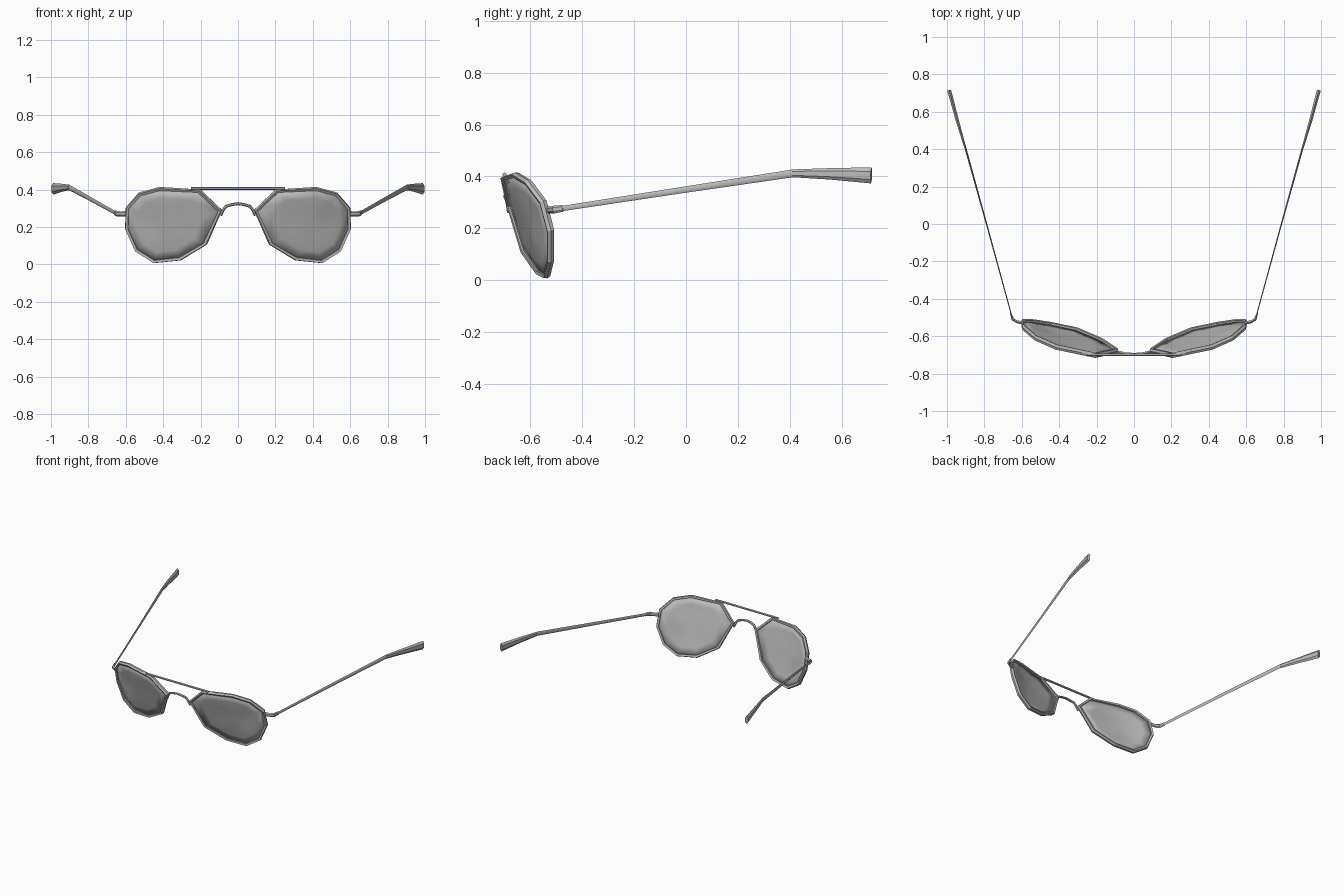
import bpy, bmesh, math
from mathutils import Vector

cube = bpy.data.objects.get("Cube")
if cube:
    bpy.data.objects.remove(cube, do_unlink=True)


def make_material(name, value):
    mat = bpy.data.materials.new(name)
    mat.use_nodes = True
    colour = (value, value, value, 1)
    mat.diffuse_color = colour
    mat.node_tree.nodes["Principled BSDF"].inputs["Base Color"].default_value = colour
    return mat


GREY = make_material("plain grey", 0.5)


def finish(name, bm, mirror=False, thickness=0, angle=35):
    """Turn a bmesh into a named, shaded object, optionally mirrored left to right."""
    bmesh.ops.recalc_face_normals(bm, faces=bm.faces)
    mesh = bpy.data.meshes.new(name)
    bm.to_mesh(mesh)
    bm.free()
    obj = bpy.data.objects.new(name, mesh)
    bpy.context.collection.objects.link(obj)
    mesh.materials.append(GREY)
    bpy.ops.object.select_all(action='DESELECT')
    obj.select_set(True)
    bpy.context.view_layer.objects.active = obj
    bpy.ops.object.shade_smooth_by_angle(angle=math.radians(angle))
    if thickness:
        solid = obj.modifiers.new("thickness", 'SOLIDIFY')
        solid.thickness = thickness
        solid.offset = 0
    if mirror:
        obj.modifiers.new("mirror", 'MIRROR').use_clip = False
    return obj


def bridge_rings(bm, a, b):
    n = len(a)
    for i in range(n):
        j = (i + 1) % n
        bm.faces.new((a[i], a[j], b[j], b[i]))


def sweep(name, path, sizes, sides=6, mirror=False):
    """Loft a polygon of varying half width and half height along a path."""
    bm = bmesh.new()
    pts = [Vector(p) for p in path]
    rings = []
    for i, p in enumerate(pts):
        along = (pts[min(i + 1, len(pts) - 1)] - pts[max(i - 1, 0)]).normalized()
        side = along.cross(Vector((0, 0, 1))).normalized()
        up = side.cross(along)
        w, h = sizes[i]
        ring = []
        for k in range(sides):
            t = math.tau * (k + 0.5) / sides
            ring.append(bm.verts.new(p + side * w * math.cos(t) + up * h * math.sin(t)))
        rings.append(ring)
    for a, b in zip(rings, rings[1:]):
        bridge_rings(bm, a, b)
    bm.faces.new(rings[0])
    bm.faces.new(rings[-1])
    return finish(name, bm, mirror)


# Outline of the left eye opening, clockwise from the inner corner
OUTLINE = [Vector(p) for p in (
    (0.085, -0.68, 0.29), (0.20, -0.705, 0.40), (0.417, -0.66, 0.415),
    (0.53, -0.61, 0.385), (0.60, -0.55, 0.305), (0.604, -0.52, 0.19),
    (0.55, -0.52, 0.07), (0.45, -0.535, 0.007), (0.305, -0.565, 0.022),
    (0.165, -0.625, 0.107))]
CENTRE = sum(OUTLINE, Vector()) / len(OUTLINE)
NORMAL = Vector()
for a, b in zip(OUTLINE, OUTLINE[1:] + OUTLINE[:1]):
    NORMAL += (a - CENTRE).cross(b - CENTRE)
NORMAL.normalize()
if NORMAL.y > 0:
    NORMAL.negate()

# Rims: a faceted profile carried around the outline
PROFILE = ((0, 0), (0.005, 0.014), (0.019, 0.011), (0.019, -0.011), (0.005, -0.014))
bm = bmesh.new()
rings = []
for p in OUTLINE:
    inward = (CENTRE - p).normalized()
    rings.append([bm.verts.new(p + inward * r + NORMAL * d) for r, d in PROFILE])
for a, b in zip(rings, rings[1:] + rings[:1]):
    bridge_rings(bm, a, b)
finish("rims", bm, mirror=True, angle=25)

# Lenses: shallow domes inside the rims
bm = bmesh.new()
rings = []
for scale in (0.96, 0.7, 0.4):
    lift = NORMAL * 0.014 * (1 - scale * scale)
    rings.append([bm.verts.new(CENTRE + (p - CENTRE) * scale + lift) for p in OUTLINE])
for a, b in zip(rings, rings[1:]):
    bridge_rings(bm, a, b)
top = bm.verts.new(CENTRE + NORMAL * 0.014)
inner = rings[-1]
for i, v in enumerate(inner):
    bm.faces.new((v, inner[(i + 1) % len(inner)], top))
finish("lenses", bm, mirror=True, thickness=0.005, angle=40)

# Straight brow bar and arched nose bridge
sweep("brow_bar", [(-0.25, -0.70, 0.407), (0.25, -0.70, 0.407)], [(0.008, 0.008)] * 2)
half_arch = [(0.092, -0.682, 0.262), (0.08, -0.686, 0.29), (0.064, -0.69, 0.311),
             (0.035, -0.695, 0.32)]
arch = [(-x, y, z) for x, y, z in half_arch] + [(0, -0.697, 0.325)] + half_arch[::-1]
sweep("nose_bridge", arch, [(0.009, 0.008)] * len(arch))

# Hinges, thin side arms and flared tips
sweep("hinges", [(0.59, -0.53, 0.272), (0.625, -0.523, 0.27), (0.648, -0.51, 0.272),
                 (0.66, -0.475, 0.277)],
      [(0.010, 0.015), (0.009, 0.013), (0.008, 0.015), (0.004, 0.013)], mirror=True)
sweep("arms", [(0.65, -0.505, 0.272), (0.78, -0.03, 0.345), (0.905, 0.42, 0.413)],
      [(0.003, 0.010), (0.004, 0.012), (0.006, 0.015)], mirror=True)
sweep("arm_tips", [(0.903, 0.41, 0.412), (0.945, 0.555, 0.41), (0.988, 0.715, 0.404)],
      [(0.006, 0.015), (0.010, 0.022), (0.012, 0.031)], mirror=True)
